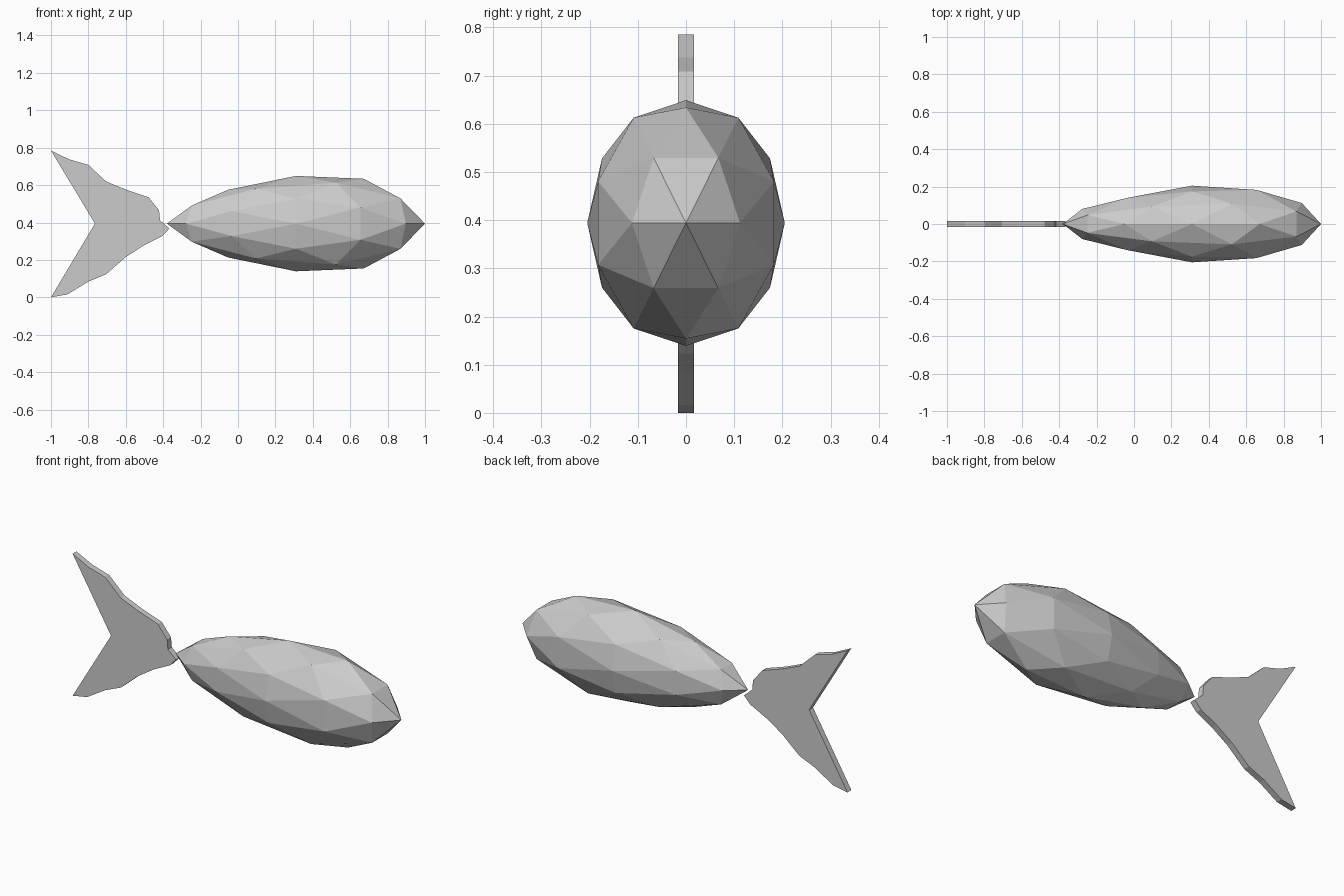
import bpy, bmesh

if "Cube" in bpy.data.objects:
    bpy.data.objects.remove(bpy.data.objects["Cube"])

def make_object(name, bm):
    bmesh.ops.recalc_face_normals(bm, faces=bm.faces)
    mesh = bpy.data.meshes.new(name)
    bm.to_mesh(mesh)
    bm.free()
    ob = bpy.data.objects.new(name, mesh)
    bpy.context.collection.objects.link(ob)
    return ob

# Fullness of the body along its length (-1 tail end, 1 nose)
PROFILE = [(-1, .72), (-.85, .745), (-.526, .835), (0, 1), (.309, 1.06),
           (.526, 1.105), (.809, 1.06), (.85, 1.04), (1, 1)]

def fullness(t):
    for (a, fa), (b, fb) in zip(PROFILE, PROFILE[1:]):
        if t <= b:
            return fa + (fb - fa) * (t - a) / (b - a)
    return 1

# Body: 42-point faceted sphere (two-fold axis along x), stretched and tapered
points = set()
for a, b, c in ((.8507, .5257, 0), (.809, .309, .5), (1, 0, 0)):
    for sx in (-1, 1):
        for sy in (-1, 1):
            for sz in (-1, 1):
                x, y, z = a * sx, b * sy, c * sz
                for p in ((x, y, z), (z, x, y), (y, z, x)):
                    points.add(tuple(v + 0.0 for v in p))
bm = bmesh.new()
for p in sorted(points):
    bm.verts.new(p)
bmesh.ops.convex_hull(bm, input=bm.verts)
for v in bm.verts:
    x, y, z = v.co
    f = fullness(x)
    v.co = (.31 + .69 * x, .205 * f * y, .394 + .255 * f * z)
make_object("fish_body", bm)

# Tail fin: thin forked plate
outline = [(-1, .785), (-.904, .738), (-.80, .708), (-.706, .62), (-.6, .576),
           (-.478, .535), (-.422, .465), (-.417, .412), (-.367, .368),
           (-.405, .327), (-.503, .278), (-.6, .215), (-.706, .123),
           (-.80, .084), (-.911, .016), (-1, 0), (-.765, .394)]
bm = bmesh.new()
face = bm.faces.new([bm.verts.new((x, -.017, z)) for x, z in outline])
ext = bmesh.ops.extrude_face_region(bm, geom=[face], use_keep_orig=True)
bmesh.ops.translate(bm, vec=(0, .034, 0),
                    verts=[g for g in ext["geom"] if isinstance(g, bmesh.types.BMVert)])
make_object("tail_fin", bm)
